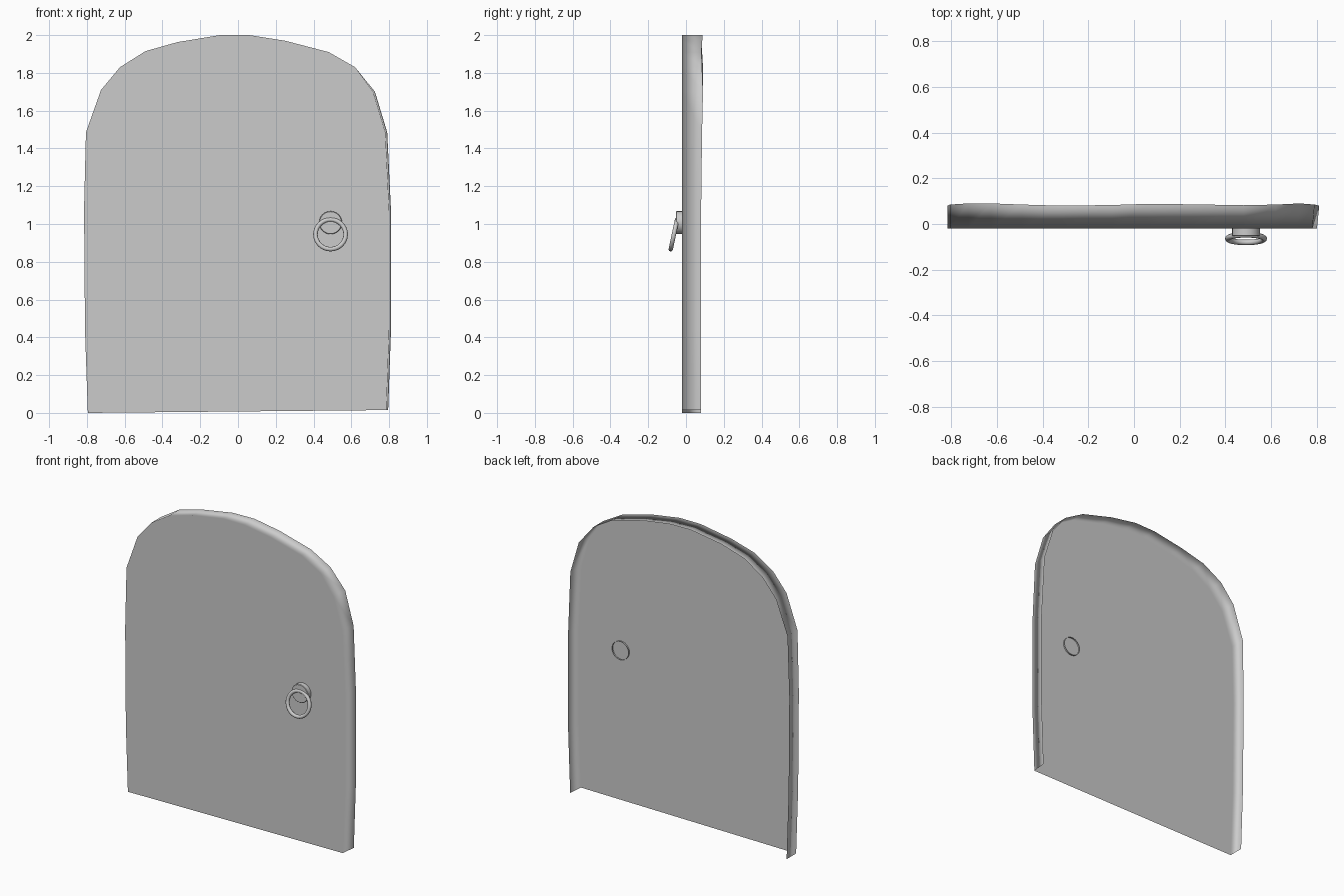
import bpy, bmesh, math

if "Cube" in bpy.data.objects:
    bpy.data.objects.remove(bpy.data.objects["Cube"])

FRONT_Y = -0.02


def finish(name, bm):
    mesh = bpy.data.meshes.new(name)
    bm.to_mesh(mesh)
    bm.free()
    ob = bpy.data.objects.new(name, mesh)
    bpy.context.collection.objects.link(ob)
    for p in mesh.polygons:
        p.use_smooth = True
    return ob


# Door panel: arched front sheet with a wall folded back; back and bottom stay open
# Each entry: x, z, y of the back rim
outline = [
    (-0.795, 0.0, 0.08), (-0.81, 0.44, 0.08), (-0.815, 1.08, 0.08),
    (-0.805, 1.485, 0.085), (-0.725, 1.71, 0.09), (-0.625, 1.83, 0.09),
    (-0.49, 1.915, 0.085), (-0.32, 1.963, 0.08), (-0.095, 2.0, 0.083),
    (0.06, 2.0, 0.088), (0.25, 1.97, 0.086), (0.48, 1.91, 0.082),
    (0.62, 1.83, 0.085), (0.715, 1.70, 0.09), (0.78, 1.485, 0.085),
    (0.80, 1.07, 0.08), (0.80, 0.44, 0.08), (0.785, 0.015, 0.08),
]
bm = bmesh.new()
front = [bm.verts.new((x, FRONT_Y, z)) for x, z, y in outline]
back = [bm.verts.new((x + (0.01 if x > 0.7 else 0), y, z)) for x, z, y in outline]
bm.faces.new(front[::-1])
for i in range(len(front) - 1):
    bm.faces.new((front[i], front[i + 1], back[i + 1], back[i]))
panel = finish("door_panel", bm)
weighted = panel.modifiers.new("weighted_normals", 'WEIGHTED_NORMAL')
weighted.weight = 100

# Handle mount: short tube capped at the front, poking slightly through the panel
bm = bmesh.new()
n = 24
rings = []
for y, r in ((-0.01, 0.061), (-0.05, 0.061), (-0.053, 0.058)):
    rings.append([bm.verts.new((0.49 + r * math.cos(2 * math.pi * k / n), y,
                                1.007 + r * math.sin(2 * math.pi * k / n)))
                  for k in range(n)])
for a, b in zip(rings, rings[1:]):
    for k in range(n):
        j = (k + 1) % n
        bm.faces.new((a[k], b[k], b[j], a[j]))
bm.faces.new(rings[-1])
bmesh.ops.recalc_face_normals(bm, faces=bm.faces)
mount = finish("handle_mount", bm)
mount.data.set_sharp_from_angle(angle=math.radians(35))

# Pull ring, hanging with its lower end tilted forward
bpy.ops.mesh.primitive_torus_add(
    major_radius=0.08, minor_radius=0.012, major_segments=32, minor_segments=10,
    location=(0.49, -0.064, 0.945), rotation=(math.radians(90 - 12), 0, 0))
ring = bpy.context.object
ring.name = "pull_ring"
bpy.ops.object.shade_smooth()
